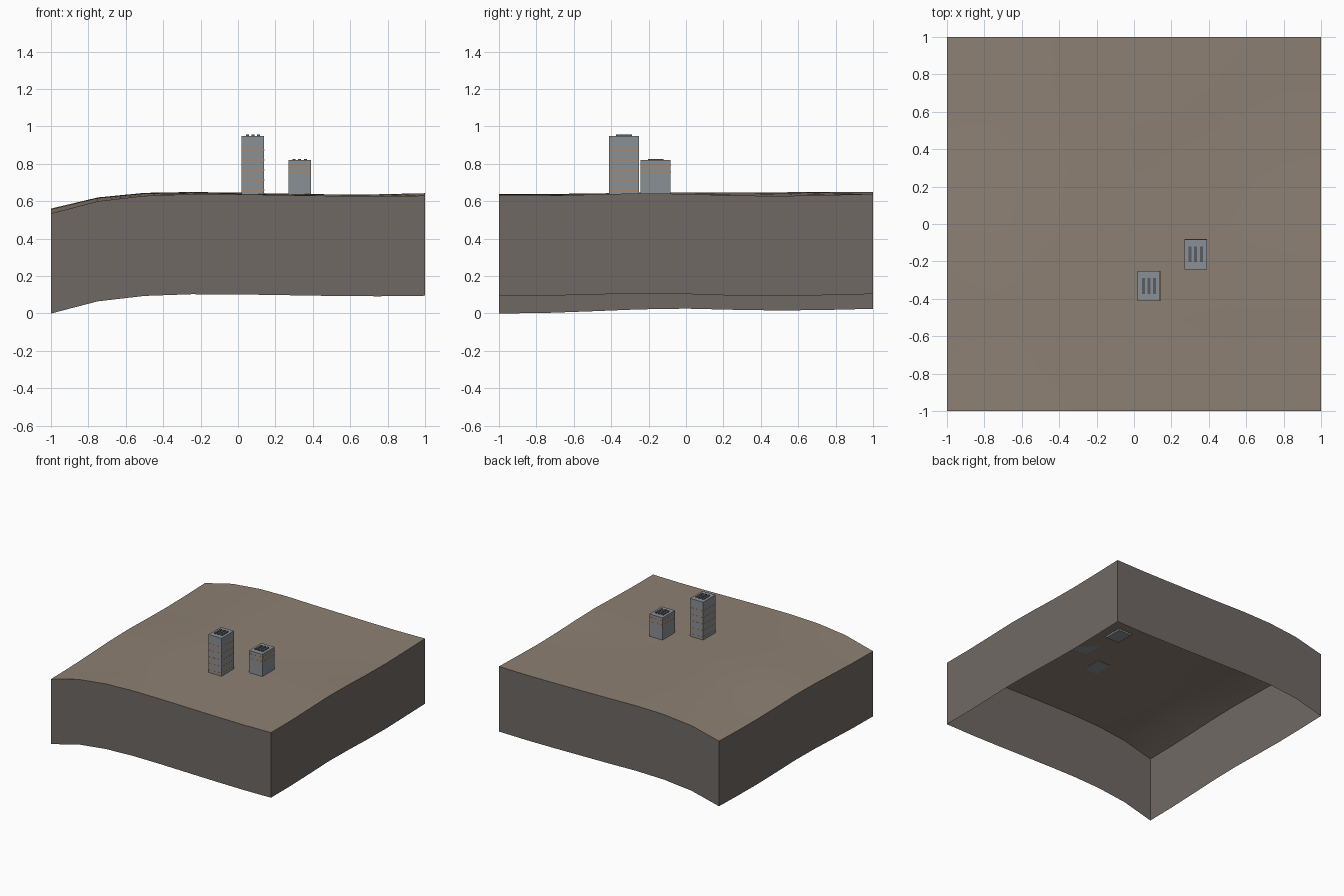
import bpy, bmesh

cube = bpy.data.objects.get("Cube")
if cube:
    bpy.data.objects.remove(cube)


def material(name, rgb):
    lin = [(c / 255 / 12.92) if c < 11 else ((c / 255 + 0.055) / 1.055) ** 2.4 for c in rgb]
    m = bpy.data.materials.new(name)
    m.use_nodes = True
    m.diffuse_color = (*lin, 1)
    m.node_tree.nodes["Principled BSDF"].inputs["Base Color"].default_value = (*lin, 1)
    return m


soil = material("brown soil", (141, 128, 115))
rock = material("dark rock", (112, 105, 100))
concrete = material("grey concrete", (138, 144, 149))
orange = material("orange trim", (200, 130, 70))
metal = material("dark metal", (88, 92, 97))


def add_object(name, bm, mats):
    me = bpy.data.meshes.new(name)
    bm.to_mesh(me)
    bm.free()
    for m in mats:
        me.materials.append(m)
    ob = bpy.data.objects.new(name, me)
    bpy.context.collection.objects.link(ob)
    return ob


def box(name, x, y, z, mat):
    """Box spanning the (min, max) pairs x, y and z."""
    bm = bmesh.new()
    bmesh.ops.create_cube(bm, size=1)
    for v in bm.verts:
        v.co = [pair[0] if c < 0 else pair[1] for c, pair in zip(v.co, (x, y, z))]
    return add_object(name, bm, [mat])


# Ground height: a front profile plus swells along the right, middle and left
N = 8
DEPTH = 0.535
FRONT = [0.535, 0.60, 0.629, 0.638, 0.637, 0.633, 0.629, 0.627, 0.63]
SWELL_RIGHT = [0, 0.003, 0.012, 0.022, 0.026, 0.02, 0.016, 0.019, 0.025]
SWELL_MID = [0, 0, 0.001, 0.003, 0.002, 0.004, 0.008, 0.009, 0.007]
SWELL_LEFT = [0, 0, 0.006, 0.013, 0.009, 0.001, -0.002, 0.003, 0.009]


def height(i, j):
    t = i / N * 2
    if t < 1:
        return FRONT[i] + SWELL_RIGHT[j] * (1 - t) + SWELL_MID[j] * t
    return FRONT[i] + SWELL_MID[j] * (2 - t) + SWELL_LEFT[j] * (t - 1)


# Rolling ground with a hanging skirt, open underneath
bm = bmesh.new()
grid = [[bm.verts.new((i * 2 / N - 1, j * 2 / N - 1, height(i, j)))
         for j in range(N + 1)] for i in range(N + 1)]
for i in range(N):
    for j in range(N):
        bm.faces.new((grid[i][j], grid[i + 1][j], grid[i + 1][j + 1], grid[i][j + 1]))
rim = [e for e in bm.edges if e.is_boundary]
skirt = bmesh.ops.extrude_edge_only(bm, edges=rim)["geom"]
for item in skirt:
    if isinstance(item, bmesh.types.BMVert):
        item.co.z -= DEPTH
    elif isinstance(item, bmesh.types.BMFace):
        item.material_index = 1
bmesh.ops.recalc_face_normals(bm, faces=bm.faces)
bm.normal_update()
if grid[4][4].normal.z < 0:
    bmesh.ops.reverse_faces(bm, faces=bm.faces)
ground = add_object("ground", bm, [soil, rock])
bpy.context.view_layer.objects.active = ground
ground.select_set(True)
bpy.ops.object.shade_smooth_by_angle(angle=0.6)


# Towers with trim bands and three roof vents
def tower(name, cx, cy, top, bands):
    wx, wy, lip = 0.06, 0.08, 0.001
    box(name, (cx - wx, cx + wx), (cy - wy, cy + wy), (0.637, top), concrete)
    for k, z in enumerate(bands):
        box(f"{name}_band_{k + 1}", (cx - wx - lip, cx + wx + lip),
            (cy - wy - lip, cy + wy + lip), (z - 0.003, z + 0.003), orange)
    for k in (-1, 0, 1):
        x = cx + k * 0.03
        box(f"{name}_vent_{k + 2}", (x - 0.008, x + 0.008),
            (cy - 0.042, cy + 0.042), (top - 0.002, top + 0.007), metal)


tower("tall_tower", 0.08, -0.332, 0.95, [0.66 + 0.0535 * k for k in range(5)])
tower("short_tower", 0.33, -0.162, 0.82, [0.757, 0.793])

# Buried footing showing only on the underside of the ground
box("buried_footing", (0.22, 0.34), (0.08, 0.23), (0.615, 0.629), concrete)
